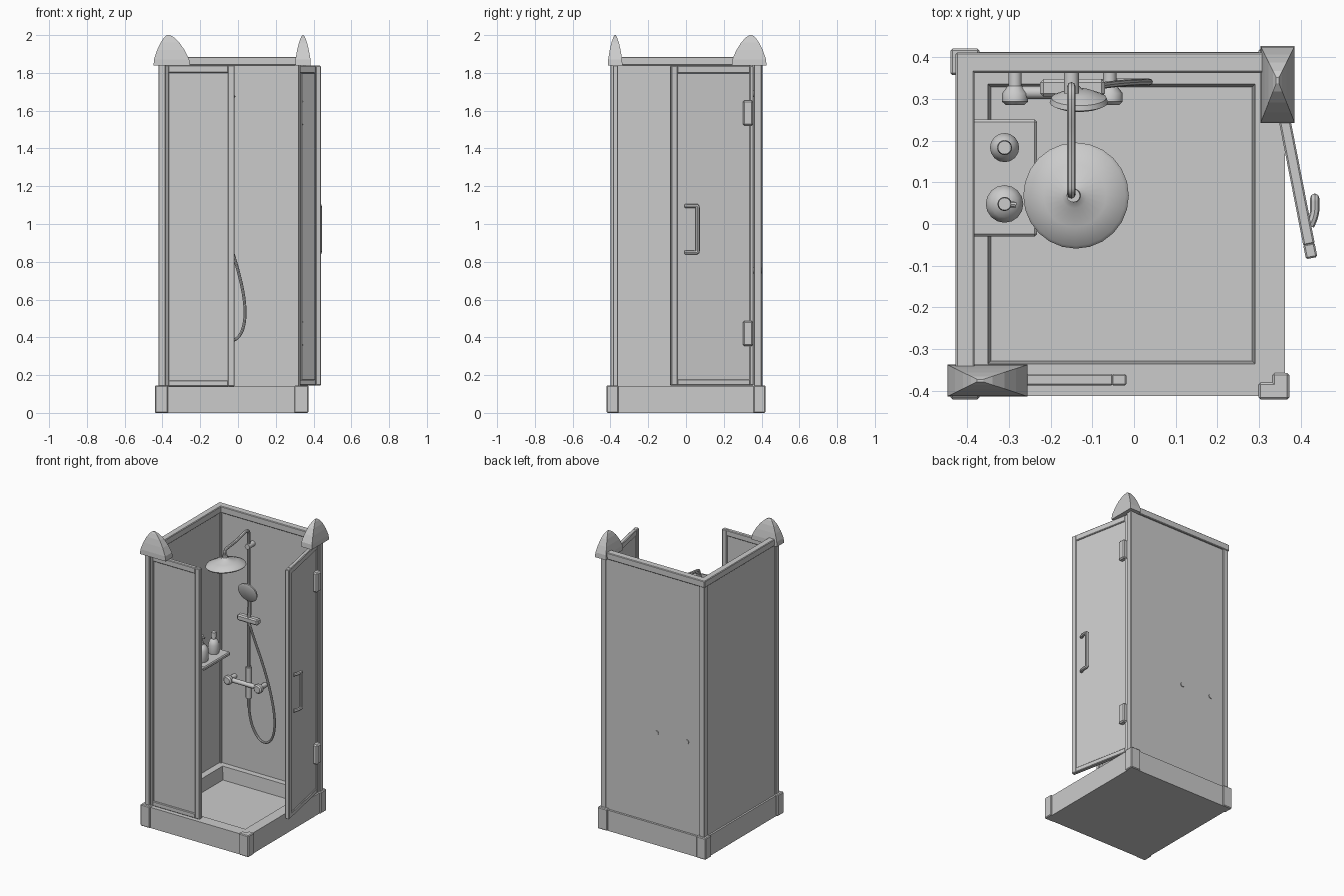
import bpy, bmesh, math
from mathutils import Vector, Matrix

if "Cube" in bpy.data.objects:
    bpy.data.objects.remove(bpy.data.objects["Cube"])


def finish(name, bm, smooth=False):
    bmesh.ops.recalc_face_normals(bm, faces=bm.faces)
    me = bpy.data.meshes.new(name)
    bm.to_mesh(me)
    bm.free()
    ob = bpy.data.objects.new(name, me)
    bpy.context.collection.objects.link(ob)
    if smooth:
        shade(ob)
    return ob


def shade(ob):
    bpy.ops.object.select_all(action='DESELECT')
    ob.select_set(True)
    bpy.context.view_layer.objects.active = ob
    bpy.ops.object.shade_smooth_by_angle(angle=math.radians(40))


def box(name, x0, x1, y0, y1, z0, z1, bevel=0.0, mat=None):
    bm = bmesh.new()
    bmesh.ops.create_cube(bm, size=1)
    for v in bm.verts:
        v.co = Vector(((x0 + x1) / 2 + v.co.x * (x1 - x0),
                       (y0 + y1) / 2 + v.co.y * (y1 - y0),
                       (z0 + z1) / 2 + v.co.z * (z1 - z0)))
    if bevel:
        bmesh.ops.bevel(bm, geom=bm.edges[:], offset=bevel, segments=1, affect='EDGES')
    if mat:
        bm.transform(mat)
    return finish(name, bm)


def loft(name, rings, smooth=False):
    """Skin a stack of point rings and cap both ends."""
    bm = bmesh.new()
    vr = [[bm.verts.new(p) for p in r] for r in rings]
    n = len(vr[0])
    for a, b in zip(vr, vr[1:]):
        for i in range(n):
            bm.faces.new((a[i], a[(i + 1) % n], b[(i + 1) % n], b[i]))
    bm.faces.new(vr[0][::-1])
    bm.faces.new(vr[-1])
    return finish(name, bm, smooth)


def rect(x0, x1, y0, y1, z):
    return [(x0, y0, z), (x1, y0, z), (x1, y1, z), (x0, y1, z)]


def lathe(name, profile, loc, axis=(0, 0, 1), n=16):
    """Turned part: (radius, height) profile along an axis."""
    m = Matrix.Translation(loc) @ Vector(axis).to_track_quat('Z', 'Y').to_matrix().to_4x4()
    ang = [2 * math.pi * i / n for i in range(n)]
    return loft(name, [[m @ Vector((r * math.cos(a), r * math.sin(a), h)) for a in ang]
                       for r, h in profile], True)


def rod(name, a, b, r, n=12):
    d = Vector(b) - Vector(a)
    return lathe(name, [(r, 0), (r, d.length)], a, d, n)


def tube(name, pts, r, order=3):
    cu = bpy.data.curves.new(name, 'CURVE')
    cu.dimensions = '3D'
    cu.bevel_depth, cu.bevel_resolution, cu.use_fill_caps = r, 2, True
    sp = cu.splines.new('NURBS')
    sp.points.add(len(pts) - 1)
    for p, co in zip(sp.points, pts):
        p.co = (*co, 1)
    sp.use_endpoint_u, sp.order_u, sp.resolution_u = True, order, 6
    ob = bpy.data.objects.new(name, cu)
    bpy.context.collection.objects.link(ob)
    bpy.ops.object.select_all(action='DESELECT')
    ob.select_set(True)
    bpy.context.view_layer.objects.active = ob
    bpy.ops.object.convert(target='MESH')
    shade(bpy.context.object)


def framed_panel(name, along, length, z0, z1, mat):
    """Framed glass panel in local space, running along +x or -y."""
    w, t = 0.036, 0.014

    def part(label, a, b, th, c, d, bev=0.004):
        if along == 'x':
            box(label, a, b, -th, th, c, d, bev, mat)
        else:
            box(label, -th, th, -b, -a, c, d, bev, mat)
    part(name + "_stile_hinge_side", 0, w * 0.6, t, z0, z1)
    part(name + "_stile_free_side", length - w, length, t, z0, z1)
    part(name + "_rail_bottom", w * 0.5, length - w * 0.9, t, z0, z0 + 0.032)
    part(name + "_rail_top", w * 0.5, length - w * 0.9, t, z1 - 0.04, z1)
    part(name + "_glass", w * 0.5, length - w * 0.9, 0.006, z0 + 0.02, z1 - 0.03, 0)


# Shower tray with sunken floor
loft("tray", [rect(-0.427, 0.362, -0.412, 0.412, 0), rect(-0.427, 0.362, -0.412, 0.412, 0.14),
              rect(-0.35, 0.29, -0.335, 0.335, 0.14), rect(-0.343, 0.283, -0.328, 0.328, 0.05)])
for sx, (x0, x1) in (("left", (-0.44, -0.37)), ("right", (0.298, 0.372))):
    for sy, (y0, y1) in (("front", (-0.42, -0.357)), ("back", (0.357, 0.42))):
        # L-shaped corner guards
        ox = (x0, x0 + 0.04) if sx == "left" else (x1 - 0.04, x1)
        oy = (y0, y0 + 0.04) if sy == "front" else (y1 - 0.04, y1)
        box(f"corner_guard_{sy}_{sx}_a", x0, x1, *oy, 0, 0.146, 0.005)
        box(f"corner_guard_{sy}_{sx}_b", *ox, y0, y1, 0, 0.146, 0.005)

# Back and left walls with top rails
box("back_wall", -0.40, 0.34, 0.375, 0.398, 0.13, 1.85)
box("left_wall", -0.415, -0.395, -0.38, 0.39, 0.13, 1.85)
box("back_top_rail", -0.427, 0.362, 0.362, 0.411, 1.84, 1.885, 0.004)
box("left_top_rail", -0.427, -0.382, -0.40, 0.37, 1.84, 1.885, 0.004)

# Corner posts
for nm, x, y in (("front_left", -0.402, -0.38), ("back_left", -0.402, 0.385), ("back_right", 0.34, 0.38)):
    box(nm + "_post", x - 0.02, x + 0.02, y - 0.021, y + 0.021, 0.13, 1.86, 0.004)

# Pointed caps on the two open corners
for nm, (x0, x1, y0, y1), (px, py) in (
        ("front_left_cap", (-0.447, -0.255, -0.413, -0.337), (-0.37, -0.375)),
        ("back_right_cap", (0.303, 0.385, 0.242, 0.426), (0.344, 0.345))):
    rings = []
    for z, s in ((1.84, 1), (1.872, 0.97), (1.92, 0.76), (1.96, 0.52), (1.988, 0.27), (2.0, 0.08)):
        rings.append(rect(px + (x0 - px) * s, px + (x1 - px) * s,
                          py + (y0 - py) * s, py + (y1 - py) * s, z))
    loft(nm, rings)

# Fixed front panel and open door
framed_panel("front_panel", 'x', 0.37, 0.14, 1.84, Matrix.Translation((-0.388, -0.373, 0)))
door = Matrix.Translation((0.34, 0.355, 0)) @ Matrix.Rotation(math.radians(11.1), 4, 'Z')
framed_panel("door", 'y', 0.445, 0.145, 1.838, door)
for nm, z in (("lower", 0.42), ("upper", 1.588)):
    box(nm + "_hinge", 0.338, 0.382, 0.302, 0.355, z - 0.067, z + 0.067, 0.008)

# Door pull
hx = 0.433
tube("door_handle", [(hx - 0.012, -0.004, 1.095), (hx, 0.02, 1.095), (hx, 0.05, 1.095), (hx, 0.062, 1.095),
                     (hx, 0.062, 1.075), (hx, 0.062, 0.97), (hx, 0.062, 0.87), (hx, 0.062, 0.85),
                     (hx, 0.05, 0.85), (hx, 0.02, 0.85), (hx - 0.012, -0.004, 0.85)], 0.011)

# Riser pipe, arm and overhead shower
rx, ry = -0.15, 0.33
tube("riser_and_arm", [(rx, ry, 0.60), (rx, ry, 1.2), (rx, ry, 1.74), (rx, ry, 1.80), (rx, ry - 0.05, 1.80),
                       (rx, 0.2, 1.775), (rx, 0.10, 1.765), (rx, 0.07, 1.76), (rx, 0.07, 1.70)], 0.01)
lathe("overhead_shower", [(0.12, 0), (0.127, 0.008), (0.12, 0.018), (0.075, 0.036),
                          (0.03, 0.048), (0.016, 0.06), (0.016, 0.075)],
      (-0.138, 0.068, 1.655), (-0.1, 0, 1), 24)
rod("riser_wall_bracket", (rx, 0.375, 1.69), (rx, ry - 0.018, 1.69), 0.018)
rod("riser_sleeve", (rx, ry, 0.66), (rx, ry, 0.87), 0.019)

# Hand shower, holder and hose
box("holder_bar", -0.225, -0.07, 0.305, 0.347, 1.175, 1.215, 0.008)
lathe("hand_shower_head", [(0.058, 0), (0.07, 0.006), (0.066, 0.018), (0.035, 0.032), (0.015, 0.036)],
      (-0.132, 0.285, 1.39), (0, 1, 0.3), 20)
tube("hand_shower_handle", [(-0.14, 0.318, 1.16), (-0.138, 0.322, 1.27), (-0.134, 0.318, 1.36),
                            (-0.132, 0.308, 1.40)], 0.012)
tube("hose", [(rx, ry, 0.62), (-0.15, 0.335, 0.52), (-0.11, 0.34, 0.41), (-0.035, 0.34, 0.365), (0.03, 0.34, 0.42),
              (0.045, 0.34, 0.56), (0.005, 0.34, 0.75), (-0.06, 0.335, 0.95), (-0.12, 0.325, 1.10),
              (-0.14, 0.318, 1.18)], 0.008, 4)

# Mixer valve with two knobs on wall pipes
vz = 0.755
rod("mixer_bar", (-0.30, 0.315, vz), (-0.045, 0.315, vz), 0.015)
for nm, x in (("left", -0.285), ("right", -0.058)):
    rod(nm + "_valve_pipe", (x, 0.403, vz), (x, 0.315, vz), 0.016)
    lathe(nm + "_valve_knob", [(0.022, 0), (0.031, 0.008), (0.031, 0.028), (0.018, 0.045)],
          (x, 0.285, vz), (0, 1, 0), 10)

# Shelf with two bottles
box("shelf", -0.396, -0.232, -0.03, 0.25, 0.955, 0.98, 0.006)
lathe("small_bottle", [(0.033, 0), (0.035, 0.012), (0.035, 0.06), (0.026, 0.085), (0.013, 0.095),
                       (0.013, 0.105), (0.018, 0.107), (0.016, 0.14)], (-0.31, 0.183, 0.98))
lathe("pump_bottle", [(0.042, 0), (0.045, 0.012), (0.045, 0.075), (0.032, 0.10), (0.014, 0.108),
                      (0.014, 0.125), (0.007, 0.126), (0.007, 0.15), (0.017, 0.151), (0.015, 0.168)],
      (-0.31, 0.048, 0.98))
rod("pump_nozzle", (-0.31, 0.048, 1.14), (-0.283, 0.046, 1.136), 0.007, 8)
